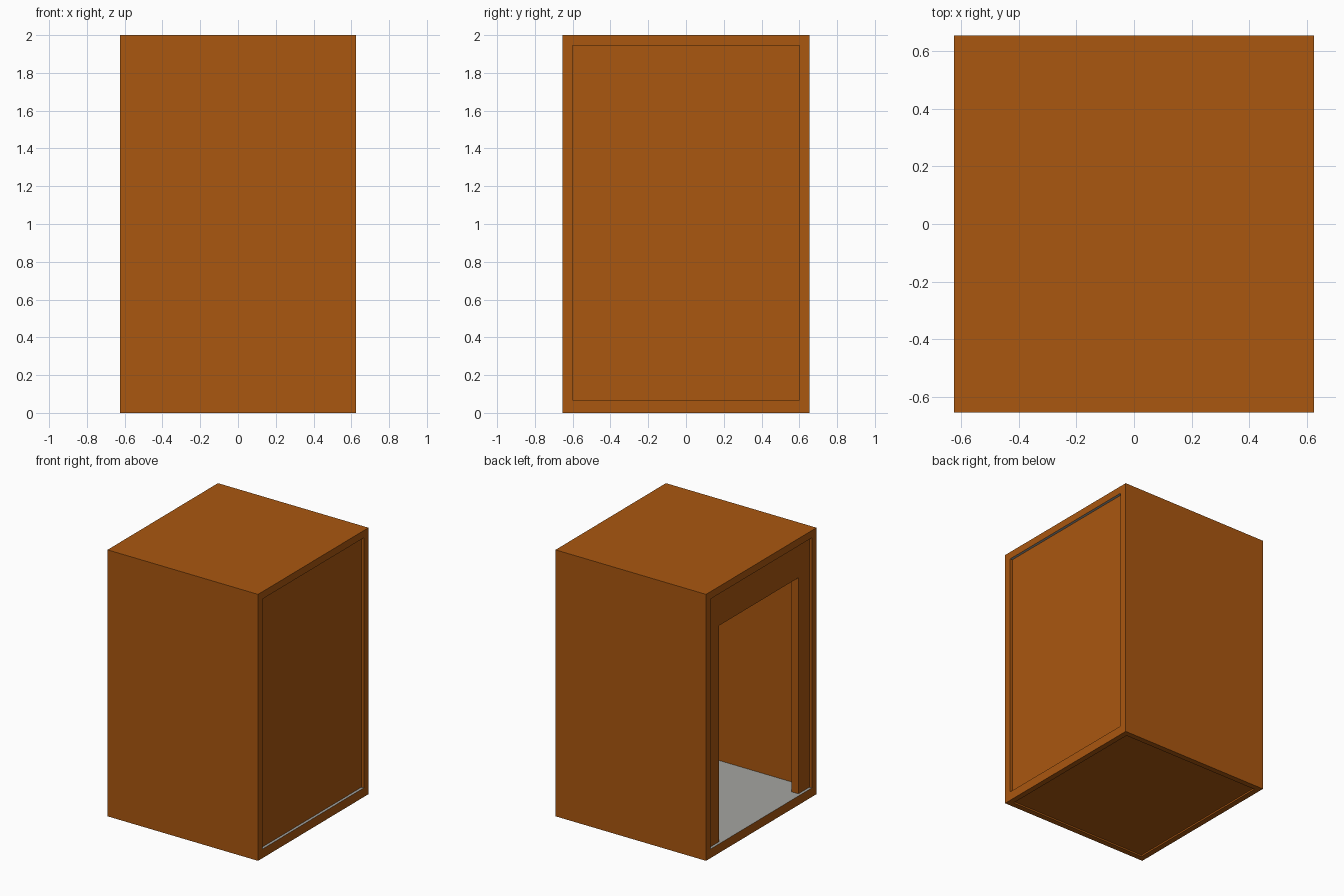
import bpy, bmesh
from mathutils import Vector

if "Cube" in bpy.data.objects:
    bpy.data.objects.remove(bpy.data.objects["Cube"])

HX, HY, H = 0.625, 0.655, 2.0        # outer half sizes and height
IY, Z0, Z1 = 0.60, 0.068, 1.945      # inner half width, floor and ceiling heights
RECESS, THICK = 0.02, 0.058          # end panel set-back and thickness


def material(name, rgb):
    m = bpy.data.materials.new(name)
    m.diffuse_color = (*rgb, 1.0)
    m.use_nodes = True
    m.node_tree.nodes["Principled BSDF"].inputs["Base Color"].default_value = m.diffuse_color
    return m


rust = material("rust_orange", (0.402, 0.095, 0.005))
grey = material("light_grey", (0.376, 0.376, 0.355))


def finish(bm, name, mats):
    bmesh.ops.recalc_face_normals(bm, faces=bm.faces[:])
    me = bpy.data.meshes.new(name)
    bm.to_mesh(me)
    bm.free()
    for m in mats:
        me.materials.append(m)
    ob = bpy.data.objects.new(name, me)
    bpy.context.collection.objects.link(ob)
    return ob


def extrude_x(bm, faces, length):
    """Extrude flat profile faces along x."""
    ext = bmesh.ops.extrude_face_region(bm, geom=faces, use_keep_orig=True)
    verts = [g for g in ext["geom"] if isinstance(g, bmesh.types.BMVert)]
    bmesh.ops.translate(bm, verts=verts, vec=Vector((length, 0, 0)))


def panel(name, x, outline):
    bm = bmesh.new()
    f = bm.faces.new([bm.verts.new((x, y, z)) for y, z in outline])
    extrude_x(bm, [f], THICK)
    return finish(bm, name, [rust])


# Shell: rectangular tube running along x, with floor, roof and two side walls
bm = bmesh.new()
outer = [bm.verts.new((-HX, y, z)) for y, z in [(-HY, 0), (HY, 0), (HY, H), (-HY, H)]]
inner = [bm.verts.new((-HX, y, z)) for y, z in [(-IY, Z0), (IY, Z0), (IY, Z1), (-IY, Z1)]]
ring = [bm.faces.new((outer[i], outer[(i + 1) % 4], inner[(i + 1) % 4], inner[i]))
        for i in range(4)]
extrude_x(bm, ring, 2 * HX)
bmesh.ops.recalc_face_normals(bm, faces=bm.faces[:])

# Grey lining on the floor top and the ceiling underside
for f in bm.faces:
    z = f.calc_center_median().z
    if abs(f.normal.z) > 0.9 and 0.01 < z < H - 0.01:
        f.material_index = 1

# Shallow recess in the underside, leaving a rim to stand on
under = [f for f in bm.faces if f.normal.z < -0.9 and f.calc_center_median().z < 0.01]
bmesh.ops.inset_region(bm, faces=under, thickness=0.06, depth=0.0)
ext = bmesh.ops.extrude_discrete_faces(bm, faces=under)
bmesh.ops.translate(bm, verts=list({v for f in ext["faces"] for v in f.verts}),
                    vec=Vector((0, 0, 0.012)))
finish(bm, "cabin_shell", [rust, grey])

# Closed end panel on the right
panel("closed_end_panel", HX - RECESS - THICK,
      [(-IY, Z0), (IY, Z0), (IY, Z1), (-IY, Z1)])

# Open end panel on the left, with a doorway down to the floor
DY, DZ = 0.47, 1.69
panel("doorway_end_panel", -HX + RECESS,
      [(-IY, Z0), (-DY, Z0), (-DY, DZ), (DY, DZ), (DY, Z0), (IY, Z0), (IY, Z1), (-IY, Z1)])
